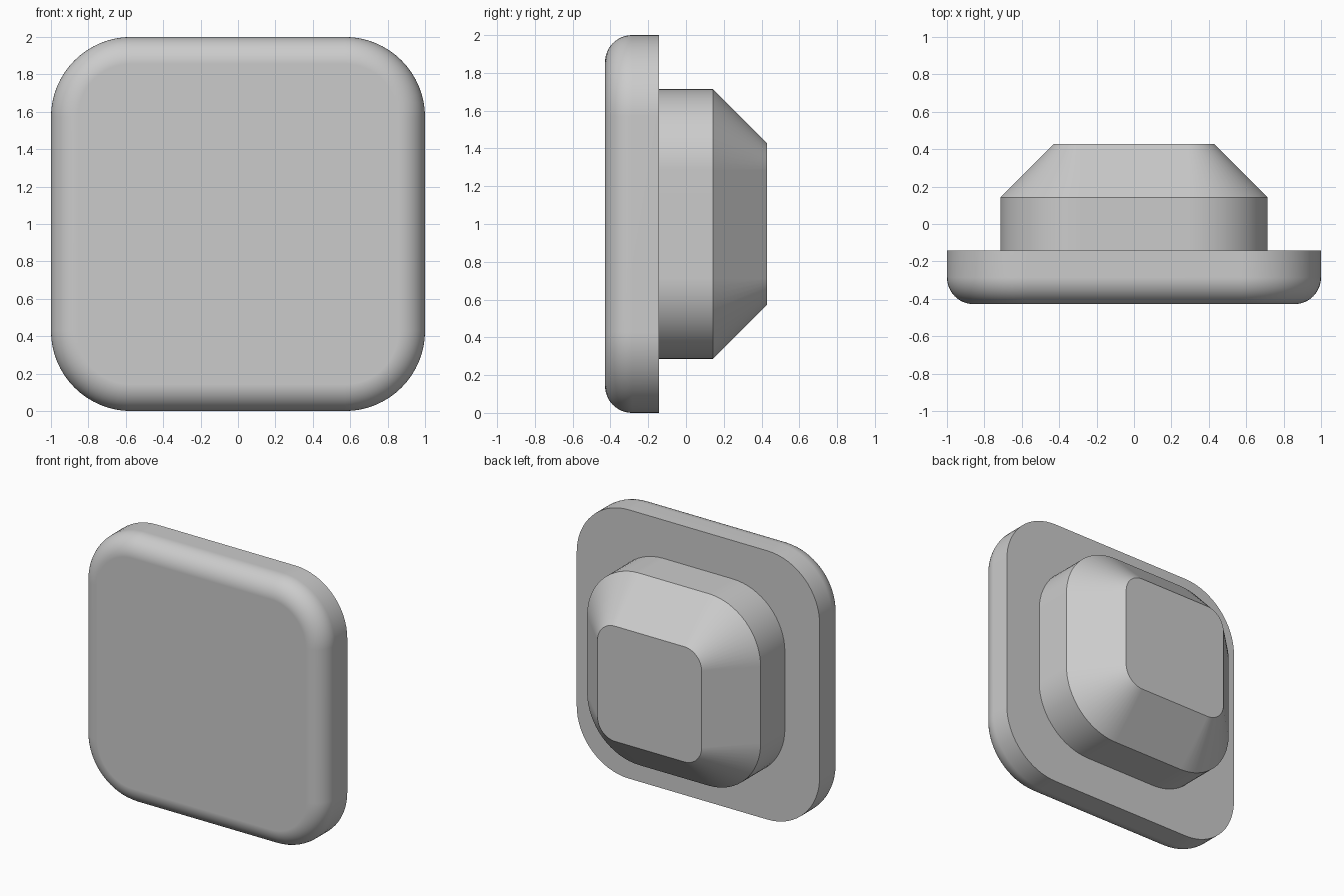
import bpy
import bmesh
from math import sin, cos, pi, radians

if "Cube" in bpy.data.objects:
    bpy.data.objects.remove(bpy.data.objects["Cube"])

U = 1 / 7          # design module
CORNER = 3 * U     # corner radius at full width
CORNER_STEPS = 16
FILLET_STEPS = 12

grey = bpy.data.materials.new("plain grey")
grey.use_nodes = True
colour = (0.6, 0.6, 0.6, 1)
grey.diffuse_color = colour
grey.node_tree.nodes["Principled BSDF"].inputs["Base Color"].default_value = colour


def rounded_square(half, radius, y):
    """Points of an upright rounded square, centred at z = 1."""
    points = []
    for quarter in range(4):
        middle = (quarter + 0.5) * pi / 2
        cx = (half - radius) * (1 if cos(middle) > 0 else -1)
        cz = (half - radius) * (1 if sin(middle) > 0 else -1)
        for step in range(CORNER_STEPS + 1):
            a = (quarter + step / CORNER_STEPS) * pi / 2
            points.append((cx + radius * cos(a), y, 1 + cz + radius * sin(a)))
    return points


def loft(name, sections):
    """Skin (half width, corner radius, y) sections and cap both ends."""
    bm = bmesh.new()
    rings = [[bm.verts.new(p) for p in rounded_square(*s)] for s in sections]
    for a, b in zip(rings, rings[1:]):
        for i in range(len(a)):
            j = (i + 1) % len(a)
            bm.faces.new((a[i], a[j], b[j], b[i]))
    bm.faces.new(rings[0])
    bm.faces.new(rings[-1])
    bmesh.ops.recalc_face_normals(bm, faces=bm.faces)
    mesh = bpy.data.meshes.new(name)
    bm.to_mesh(mesh)
    bm.free()
    mesh.materials.append(grey)
    obj = bpy.data.objects.new(name, mesh)
    bpy.context.collection.objects.link(obj)
    bpy.ops.object.select_all(action="DESELECT")
    obj.select_set(True)
    bpy.context.view_layer.objects.active = obj
    bpy.ops.object.shade_smooth_by_angle(angle=radians(30))
    # Keep the large flat faces evenly shaded
    normals = obj.modifiers.new("even normals", "WEIGHTED_NORMAL")
    normals.keep_sharp = True
    return obj


# Front plate with a filleted front rim
plate = []
for k in range(FILLET_STEPS + 1):
    a = k / FILLET_STEPS * pi / 2
    inset = U * (1 - sin(a))
    plate.append((1 - inset, CORNER - inset, -2 * U - U * cos(a)))
plate.append((1, CORNER, -U))
loft("front_plate", plate)

# Rear plug: straight neck, then a 45 degree taper
loft("rear_plug", [(5 * U, CORNER, -U), (5 * U, CORNER, U), (3 * U, U, 3 * U)])
